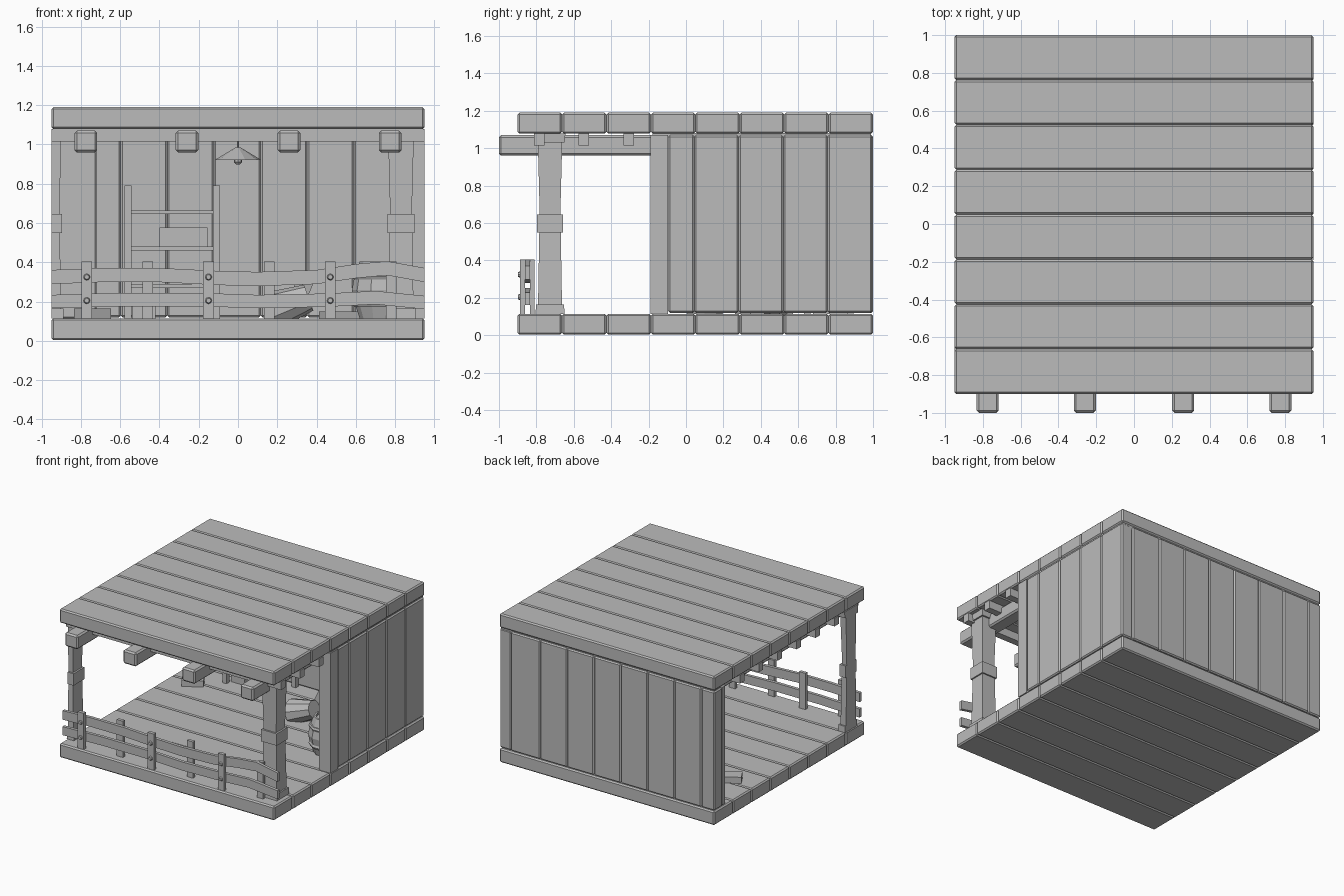
import bpy, bmesh
from math import radians, sin, cos, pi
from mathutils import Matrix, Vector

if "Cube" in bpy.data.objects:
    bpy.data.objects.remove(bpy.data.objects["Cube"], do_unlink=True)

grey = bpy.data.materials.new("plain_grey")
grey.use_nodes = True
grey.diffuse_color = (0.5, 0.5, 0.5, 1)
grey.node_tree.nodes["Principled BSDF"].inputs["Base Color"].default_value = (0.5, 0.5, 0.5, 1)


def finish(name, bm):
    bmesh.ops.recalc_face_normals(bm, faces=bm.faces[:])
    mesh = bpy.data.meshes.new(name)
    bm.to_mesh(mesh)
    bm.free()
    mesh.materials.append(grey)
    ob = bpy.data.objects.new(name, mesh)
    bpy.context.collection.objects.link(ob)
    return ob


def box(name, x, y, z, bevel=0.0, rot=None):
    """Box from (low, high) ranges, optionally chamfered and turned about its centre."""
    bm = bmesh.new()
    bmesh.ops.create_cube(bm, size=1)
    bmesh.ops.scale(bm, verts=bm.verts, vec=(x[1] - x[0], y[1] - y[0], z[1] - z[0]))
    if bevel:
        bmesh.ops.bevel(bm, geom=bm.edges[:], offset=bevel, segments=1, affect='EDGES')
    if rot:
        for angle, axis in zip(rot, "XYZ"):
            bmesh.ops.rotate(bm, verts=bm.verts, matrix=Matrix.Rotation(radians(angle), 3, axis))
    bmesh.ops.translate(bm, verts=bm.verts, vec=(sum(x) / 2, sum(y) / 2, sum(z) / 2))
    return finish(name, bm)


def lathe(name, profile, sides, matrix):
    """Solid of stacked rings given as (radius, height)."""
    bm = bmesh.new()
    rings = []
    for r, h in profile:
        rings.append([bm.verts.new((r * cos(2 * pi * i / sides), r * sin(2 * pi * i / sides), h))
                      for i in range(sides)])
    for a, b in zip(rings, rings[1:]):
        for i in range(sides):
            j = (i + 1) % sides
            bm.faces.new((a[i], a[j], b[j], b[i]))
    bm.faces.new(rings[0])
    bm.faces.new(rings[-1])
    bm.transform(matrix)
    return finish(name, bm)


def rail(name, path, half, y):
    """Wavy board following (x, z) points."""
    bm = bmesh.new()
    outline = [(x, z + half) for x, z in path] + [(x, z - half) for x, z in reversed(path)]
    face = bm.faces.new([bm.verts.new((x, y[0], z)) for x, z in outline])
    out = bmesh.ops.extrude_face_region(bm, geom=[face])
    moved = [v for v in out["geom"] if isinstance(v, bmesh.types.BMVert)]
    bmesh.ops.translate(bm, verts=moved, vec=(0, y[1] - y[0], 0))
    return finish(name, bm)


def post(name, cx, cy):
    """Square post with base, collar and cap, cut flush with the building side."""
    bm = bmesh.new()
    parts = [(0.115, 0.165, 0.155, 0.15), (0.165, 0.55, 0.128, 0.115), (0.55, 0.645, 0.138, 0.138),
             (0.645, 1.03, 0.11, 0.13), (1.03, 1.08, 0.155, 0.165)]
    for z0, z1, w0, w1 in parts:
        made = bmesh.ops.create_cube(bm, size=1)["verts"]
        for v in made:
            top = v.co.z > 0
            w = w1 if top else w0
            v.co = Vector((cx + v.co.x * w, cy + v.co.y * w, z1 if top else z0))
    for side in (-1, 1):
        geom = bm.verts[:] + bm.edges[:] + bm.faces[:]
        bmesh.ops.bisect_plane(bm, geom=geom, plane_co=(side * 0.95, 0, 0),
                               plane_no=(side, 0, 0), clear_outer=True)
        bmesh.ops.holes_fill(bm, edges=[e for e in bm.edges if e.is_boundary])
    return finish(name, bm)


W = 0.95
STEP = 0.2375

# Floor and roof planks
for i in range(8):
    y0 = -0.9 + i * STEP
    box("floor_plank", (-W, W), (y0, y0 + STEP), (0.003, 0.115), 0.01)
    box("roof_plank", (-W, W), (y0, y0 + STEP), (1.078, 1.19), 0.01)

# Back wall planks
edges = [-W, -0.835] + [-0.5975 + STEP * i for i in range(7)]
edges[-1] = 0.85
for a, b in zip(edges, edges[1:]):
    box("back_wall_plank", (a, b), (0.9, 1.0), (0.12, 1.07), 0.009)

# Side wall on the +x side with its end board
side_edges = [-0.095, 0.045, 0.282, 0.52, 0.757, 0.995]
for a, b in zip(side_edges, side_edges[1:]):
    box("side_wall_plank", (0.85, W), (a, b), (0.12, 1.07), 0.009)
box("side_wall_end_board", (0.85, W), (-0.19, -0.095), (0.113, 1.07))
box("wall_head_back", (-0.94, 0.94), (0.91, 0.99), (1.05, 1.082))
box("wall_head_side", (0.86, 0.94), (-0.18, 0.95), (1.05, 1.082))
box("corner_board", (-0.94, -0.72), (0.84, 0.9), (0.113, 1.07), 0.009)

# Roof beams and cross slats
for x in (-0.775, -0.26, 0.26, 0.775):
    box("roof_beam", (x - 0.058, x + 0.058), (-1.0, 0.92), (0.96, 1.07), 0.012)
for i in range(7):
    y = -0.785 + 0.239 * i
    box("roof_slat", (-W, W if i < 3 else 0.9), (y - 0.028, y + 0.028), (1.015, 1.08))

# Porch posts
post("porch_post_left", 0.83, -0.727)
post("porch_post_right", -0.965, -0.727)

# Fence: two rails, posts alternating front and back, bolts
rail("fence_rail_upper", [(-W, 0.325), (-0.7, 0.335), (-0.4, 0.335), (-0.1, 0.32), (0.1, 0.315),
                          (0.4, 0.325), (0.6, 0.355), (0.76, 0.37), (W, 0.335)], 0.036, (-0.86, -0.835))
rail("fence_rail_lower", [(-W, 0.2), (-0.6, 0.21), (-0.2, 0.21), (0.1, 0.2), (0.45, 0.207),
                          (0.7, 0.22), (W, 0.195)], 0.034, (-0.86, -0.835))
for i in range(6):
    x = -0.77 + 0.31 * i
    y = (-0.887, -0.86) if i % 2 == 0 else (-0.835, -0.81)
    box("fence_post", (x - 0.027, x + 0.027), y, (0.113, 0.405))
    if i % 2 == 0:
        for z in (0.205, 0.325):
            lathe("fence_bolt", [(0.017, 0), (0.012, 0.012)], 8,
                  Matrix.Translation((x, -0.887, z)) @ Matrix.Rotation(pi / 2, 4, 'X'))

# Hanging lamp
lathe("lamp_shade", [(0.118, 0.922), (0.012, 0.985)], 10, Matrix.Translation((0, 0.2, 0)))
lathe("lamp_cord", [(0.006, 0.98), (0.006, 1.08)], 6, Matrix.Translation((0, 0.2, 0)))
lathe("lamp_bulb", [(0.008, 0.897), (0.02, 0.91), (0.02, 0.925)], 8, Matrix.Translation((0, 0.2, 0)))

# Shelf rack with boxes
for x in (-0.56, -0.11):
    for y in (0.63, 0.86):
        box("shelf_post", (x - 0.018, x + 0.018), (y, y + 0.035), (0.113, 0.79))
for z in (0.28, 0.47, 0.655):
    box("shelf_board", (-0.56, -0.11), (0.64, 0.89), (z - 0.01, z + 0.01))
box("shelf_box", (-0.4, -0.155), (0.69, 0.85), (0.48, 0.578))
box("floor_box", (-0.54, -0.42), (0.68, 0.86), (0.113, 0.23))

# Barrel with hoops
at = Matrix.Translation((0.72, 0.1, 0.113))
lathe("barrel", [(0.1, 0), (0.13, 0.09), (0.14, 0.145), (0.13, 0.2), (0.1, 0.29), (0.085, 0.29), (0.085, 0.27)], 10, at)
for z in (0.06, 0.2):
    lathe("barrel_hoop", [(0.13, z), (0.137, z + 0.015), (0.13, z + 0.03)], 10, at)

# Loose things on the floor
lathe("tipped_bucket", [(0.07, 0), (0.1, 0.2), (0.085, 0.2), (0.06, 0.02)], 10,
      Matrix.Translation((0.36, 0.45, 0.22)) @ Matrix.Rotation(radians(-110), 4, 'Y'))
box("leaning_board", (0.29, 0.34), (0.5, 0.62), (0.12, 0.36), 0, (0, 25, 20))
box("loose_plank", (0.42, 0.62), (0.3, 0.38), (0.115, 0.15), 0, (0, 0, 25))
box("loose_block", (-0.82, -0.66), (0.44, 0.54), (0.115, 0.165), 0, (0, 0, 30))
